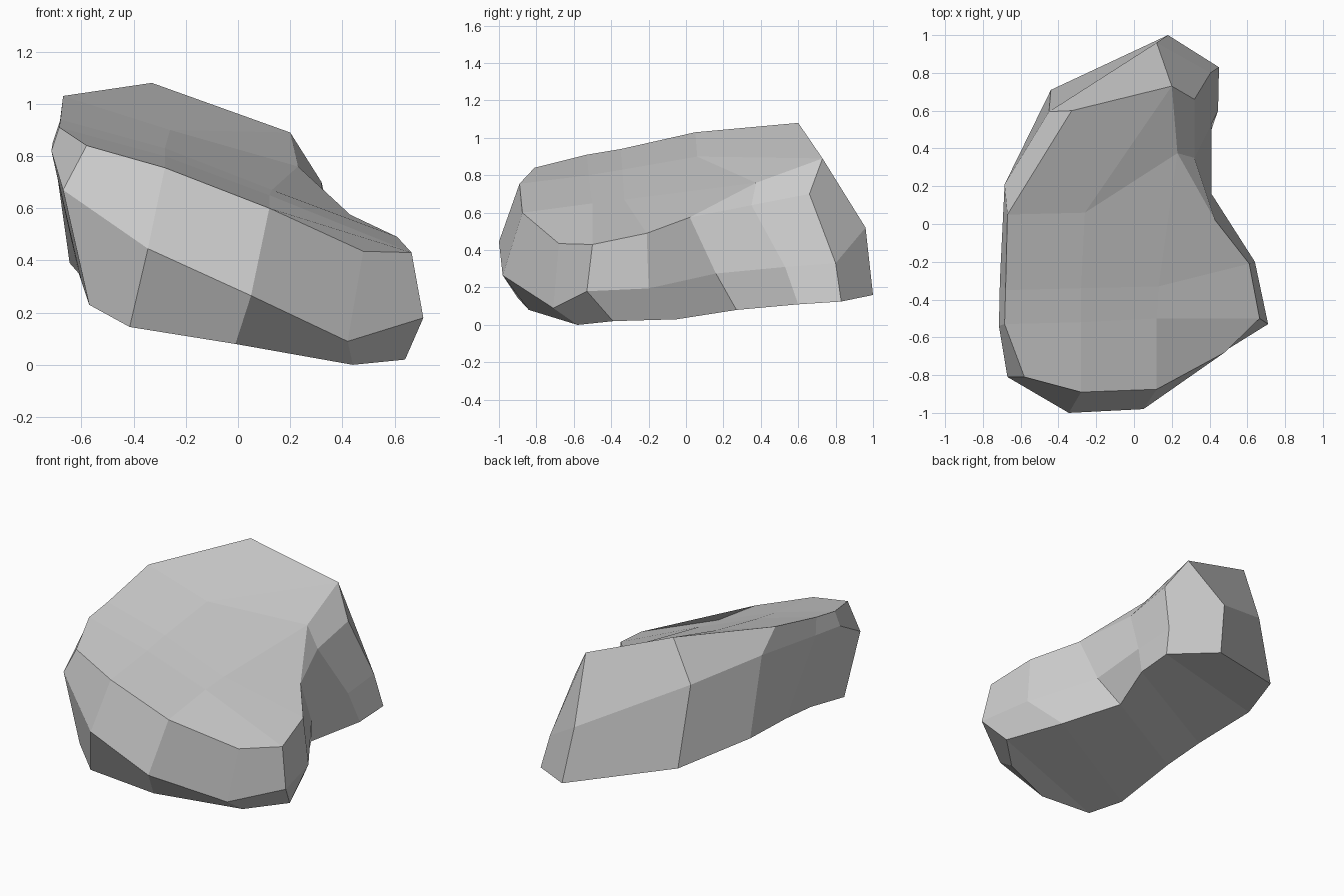
import bpy
import bmesh

starter_cube = bpy.data.objects.get("Cube")
if starter_cube:
    bpy.data.objects.remove(starter_cube, do_unlink=True)


def make_material(name, colour):
    material = bpy.data.materials.new(name)
    material.use_nodes = True
    material.diffuse_color = colour
    shader = material.node_tree.nodes["Principled BSDF"]
    shader.inputs["Base Color"].default_value = colour
    shader.inputs["Roughness"].default_value = 0.9
    return material


def add_points(mesh, points):
    return [mesh.verts.new(point) for point in points]


def bridge(mesh, first, second, closed=False):
    """Join two equally long rows of vertices with a strip of quads."""
    count = len(first)
    for here in range(count if closed else count - 1):
        following = (here + 1) % count
        mesh.faces.new((first[here], first[following],
                        second[following], second[here]))


# Outlines of the boulder, clockwise from the back right corner
rim_outline = [
    (-.33, .6, 1.08), (.2, .73, .89), (.32, .66, .7), (.32, .35, .64),
    (.43, .02, .575), (.61, -.21, .49), (.665, -.5, .43), (.48, -.68, .435),
    (.12, -.875, .6), (-.28, -.89, .755), (-.58, -.81, .84),
    (-.685, -.53, .91), (-.68, -.35, .94), (-.67, .05, 1.03)]
waist_outline = [
    (-.45, .595, .805), (.12, .96, .52), (.405, .8, .33), (.41, .53, .31),
    (.41, .16, .275), (.64, -.2, .195), (.71, -.53, .18), (.42, -.71, .09),
    (.05, -.98, .265), (-.345, -1, .445), (-.67, -.81, .67),
    (-.715, -.54, .82), (-.71, -.3, .85), (-.685, .21, .91)]
base_outline = [
    (-.44, .71, .31), (.18, 1, .16), (.45, .83, .125), (.445, .6, .11),
    (.33, .27, .08), (.5, -.05, .03), (.64, -.39, .02), (.44, -.58, 0),
    (-.01, -.84, .08), (-.415, -.9, .145), (-.57, -.79, .23),
    (-.6, -.41, .32), (-.61, -.14, .35), (-.645, .27, .39)]

# Two creases running from front to back across the sloping top
high_crease = [(-.28, -.52, .8), (-.28, -.34, .83), (-.26, .06, .9)]
low_crease = [(.12, -.5, .65), (.13, -.33, .67), (.23, .375, .76)]

boulder_mesh = bmesh.new()
rim = add_points(boulder_mesh, rim_outline)
waist = add_points(boulder_mesh, waist_outline)
base = add_points(boulder_mesh, base_outline)
high = add_points(boulder_mesh, high_crease)
low = add_points(boulder_mesh, low_crease)

# Sides: bevelled upper band and lower band
bridge(boulder_mesh, rim, waist, closed=True)
bridge(boulder_mesh, waist, base, closed=True)

# Top: strips between the rim and the creases
columns = [rim[10:14], [rim[9]] + high, [rim[8]] + low, rim[7:3:-1]]
for left_column, right_column in zip(columns, columns[1:]):
    bridge(boulder_mesh, left_column, right_column)

# Top: facets closing the back end
for facet in ((rim[0], rim[13], high[-1], rim[1]),
              (rim[1], high[-1], low[-1]),
              (rim[1], low[-1], rim[3], rim[2]),
              (low[-1], rim[4], rim[3])):
    boulder_mesh.faces.new(facet)

# Underside: strips running straight across from one flank to the other
bridge(boulder_mesh, base[1:8], [base[0]] + base[:7:-1])

bmesh.ops.recalc_face_normals(boulder_mesh, faces=boulder_mesh.faces[:])
data = bpy.data.meshes.new("boulder")
boulder_mesh.to_mesh(data)
boulder_mesh.free()
data.materials.append(make_material("stone grey", (.6, .6, .6, 1)))
data.shade_flat()

boulder = bpy.data.objects.new("boulder", data)
bpy.context.collection.objects.link(boulder)
